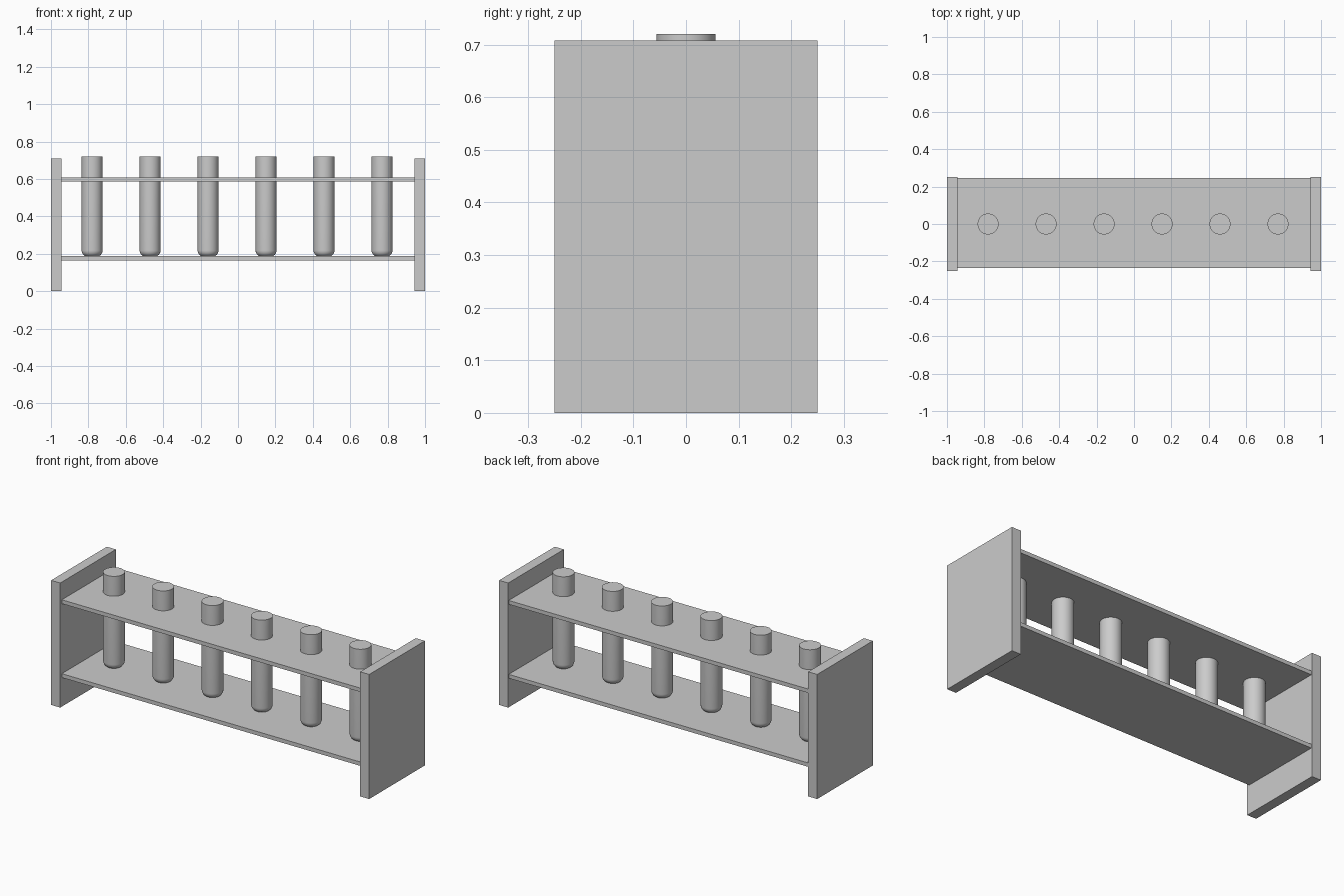
import bpy, bmesh, math

cube = bpy.data.objects.get("Cube")
if cube:
    bpy.data.objects.remove(cube, do_unlink=True)

grey = bpy.data.materials.new("plain grey")
grey.use_nodes = True
colour = (0.6, 0.6, 0.6, 1)
grey.diffuse_color = colour
grey.node_tree.nodes["Principled BSDF"].inputs["Base Color"].default_value = colour


def add_object(name, bm):
    bmesh.ops.recalc_face_normals(bm, faces=bm.faces)
    mesh = bpy.data.meshes.new(name)
    bm.to_mesh(mesh)
    bm.free()
    mesh.materials.append(grey)
    obj = bpy.data.objects.new(name, mesh)
    bpy.context.collection.objects.link(obj)
    return obj


def box(name, low, high):
    bm = bmesh.new()
    bmesh.ops.create_cube(bm, size=1)
    for v in bm.verts:
        v.co = [lo if c < 0 else hi for c, lo, hi in zip(v.co, low, high)]
    return add_object(name, bm)


# End panels
PANEL_IN = 0.943
box("left_panel", (PANEL_IN, -0.25, 0), (1, 0.25, 0.708))
box("right_panel", (-1, -0.25, 0), (-PANEL_IN, 0.25, 0.708))

# Shelves, set slightly back from the front edge
for name, z in (("lower_shelf", 0.165), ("upper_shelf", 0.585)):
    box(name, (-PANEL_IN, -0.235, z), (PANEL_IN, 0.245, z + 0.022))

# Round-bottomed tubes, turned from a half profile
RADIUS, ROUND, BOTTOM, TOP = 0.056, 0.034, 0.184, 0.72


def tube(name, x):
    profile = [(0, BOTTOM)]
    for i in range(9):
        a = math.pi / 2 * i / 8
        profile.append((RADIUS - ROUND + ROUND * math.sin(a),
                        BOTTOM + ROUND - ROUND * math.cos(a)))
    profile += [(RADIUS, TOP), (0, TOP)]
    bm = bmesh.new()
    verts = [bm.verts.new((r, 0, z)) for r, z in profile]
    edges = [bm.edges.new(pair) for pair in zip(verts, verts[1:])]
    bmesh.ops.spin(bm, geom=verts + edges, cent=(0, 0, 0), axis=(0, 0, 1),
                   angle=math.tau, steps=48, use_merge=True)
    bmesh.ops.remove_doubles(bm, verts=bm.verts, dist=1e-5)
    obj = add_object(name, bm)
    obj.location.x = x
    bpy.ops.object.select_all(action="DESELECT")
    obj.select_set(True)
    bpy.context.view_layer.objects.active = obj
    bpy.ops.object.shade_smooth_by_angle(angle=math.radians(40))


for i in range(6):
    tube(f"tube_{i + 1}", -0.78 + 0.31 * i)
